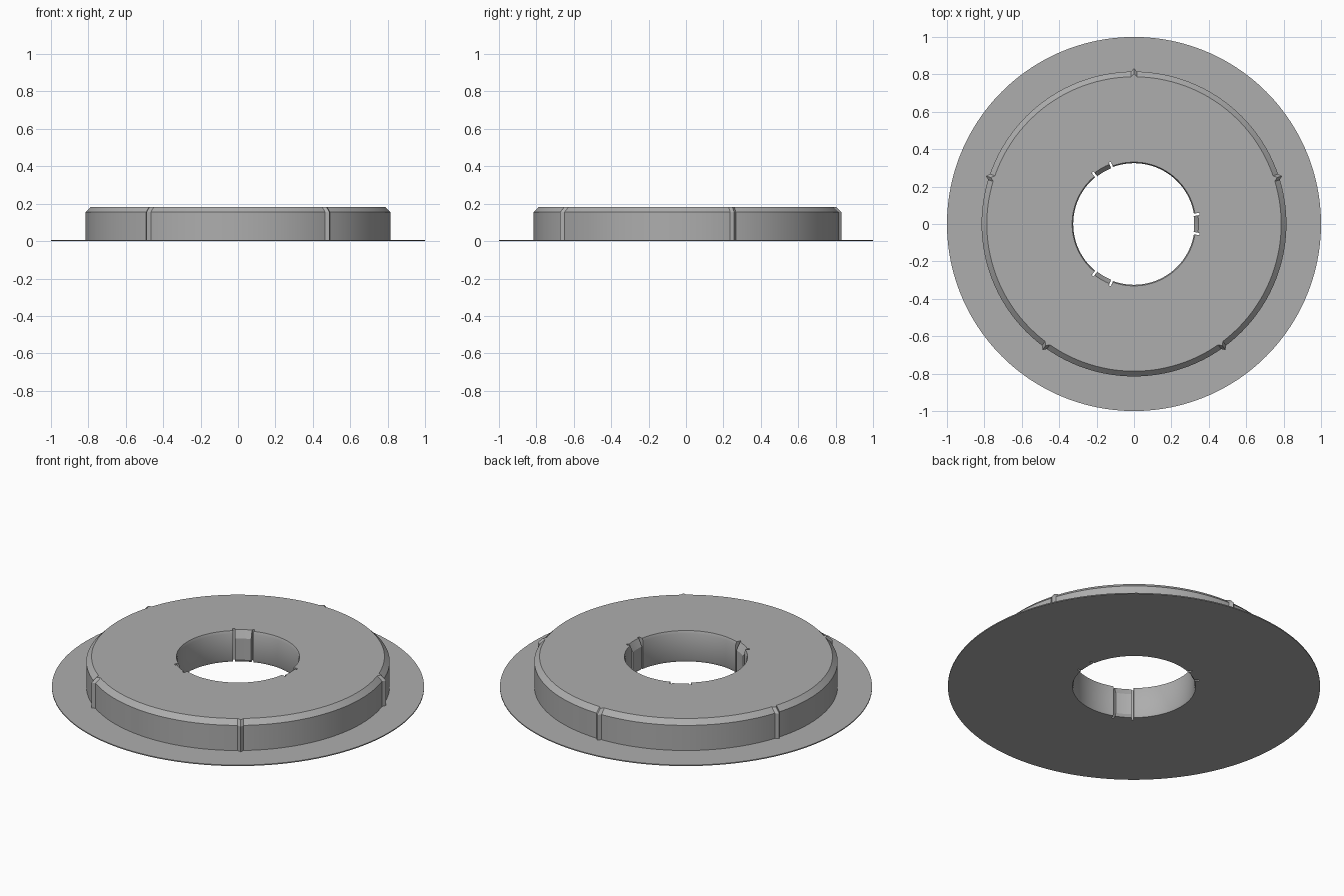
import bpy, bmesh, math

if "Cube" in bpy.data.objects:
    bpy.data.objects.remove(bpy.data.objects["Cube"])

TAU = 2 * math.pi
EPS = 0.0006
TABS = [0, TAU / 3, 2 * TAU / 3]                              # three clips in the bore
RIDGES = [math.pi / 2 + k * TAU / 5 for k in range(5)]        # five ribs on the outside
SLOT_IN, SLOT_OUT, RIB = 0.134, 0.170, 0.02                   # half angles


def nearest(a, centres):
    return min(abs((a - c + math.pi) % TAU - math.pi) for c in centres)


def section(a):
    """Closed radial cross-section (r, z) at angle a."""
    rib = 0.017 * max(0, 1 - nearest(a, RIDGES) / RIB)
    d = nearest(a, TABS)
    if d < SLOT_IN:          # clip with lead-in slope
        bore = (0.332, 0.322, 0.322, 0.345)
    elif d < SLOT_OUT:       # open slot beside the clip
        bore = (0.355,) * 4
    else:                    # plain bore with small chamfers
        bore = (0.331, 0.325, 0.325, 0.331)
    inner = list(zip(bore, (0, 0.015, 0.14 if d < SLOT_IN else 0.168, 0.183)))
    outer = [(0.787 + rib, 0.183), (0.815 + rib, 0.155), (0.815 + rib, 0.006),
             (1.0, 0.006), (1.0, 0)]
    return inner + outer


# angles: even steps plus exact breaks at slots and ribs
angles = {round(i * TAU / 120, 5) for i in range(120)}
for c in TABS:
    for s in (-1, 1):
        for h in (SLOT_IN, SLOT_OUT):
            for e in (-EPS, EPS):
                angles.add(round((c + s * h + e) % TAU, 5))
for c in RIDGES:
    for h in (-RIB, 0, RIB):
        angles.add(round((c + h) % TAU, 5))

# flanged hub
bm = bmesh.new()
rings = [[bm.verts.new((r * math.cos(a), r * math.sin(a), z)) for r, z in section(a)]
         for a in sorted(angles)]
n = len(rings[0])
for i, ring in enumerate(rings):
    nxt = rings[(i + 1) % len(rings)]
    for j in range(n):
        k = (j + 1) % n
        bm.faces.new((ring[j], nxt[j], nxt[k], ring[k]))
bmesh.ops.recalc_face_normals(bm, faces=bm.faces)
mesh = bpy.data.meshes.new("flanged_hub")
bm.to_mesh(mesh)
bm.free()
hub = bpy.data.objects.new("flanged_hub", mesh)
bpy.context.collection.objects.link(hub)

grey = bpy.data.materials.new("plain grey")
grey.diffuse_color = (0.42, 0.42, 0.42, 1)
grey.use_nodes = True
grey.node_tree.nodes["Principled BSDF"].inputs["Base Color"].default_value = grey.diffuse_color
mesh.materials.append(grey)

bpy.context.view_layer.objects.active = hub
hub.select_set(True)
bpy.ops.object.shade_smooth_by_angle(angle=math.radians(25))
